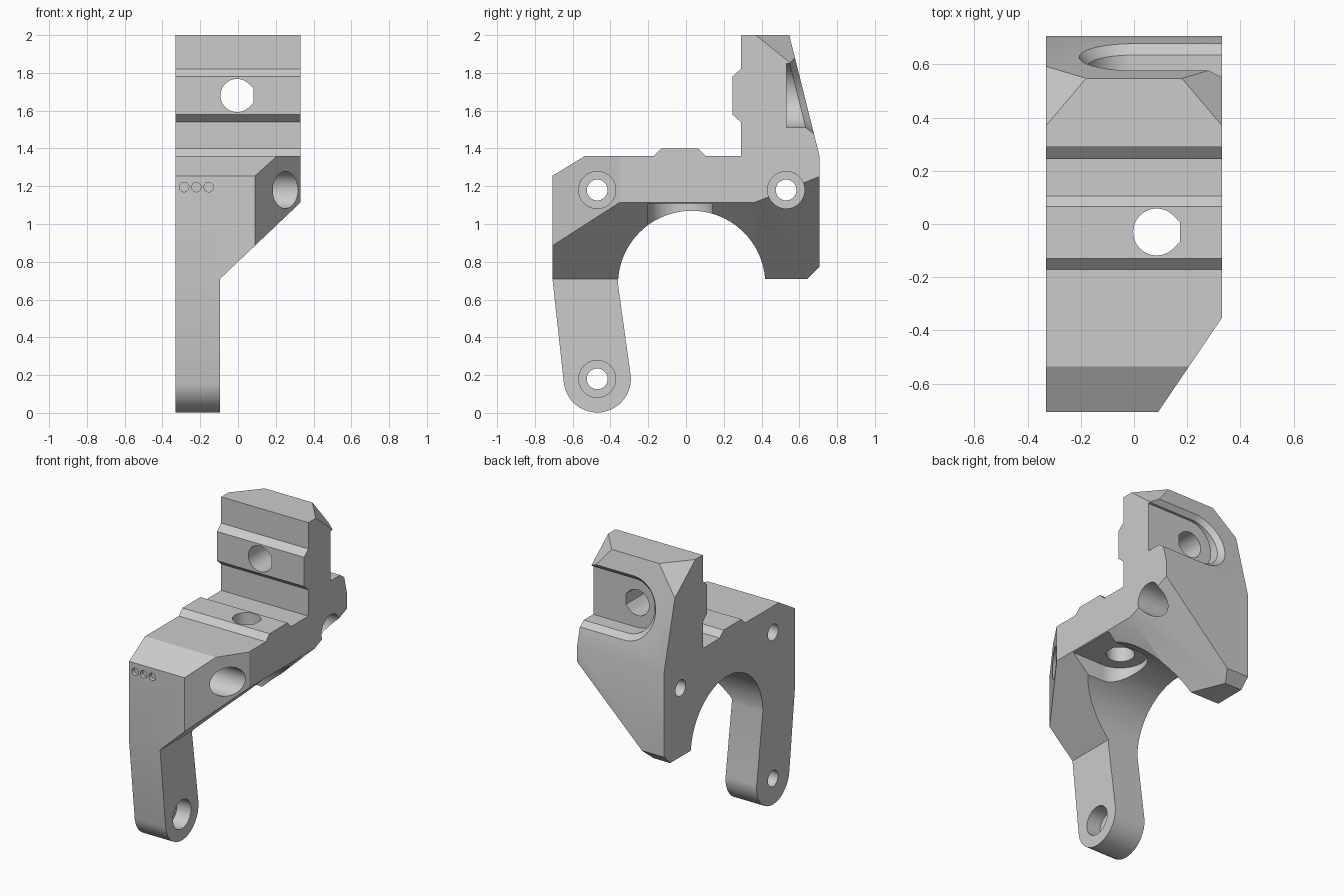
import bpy, bmesh, math

cube = bpy.data.objects.get("Cube")
if cube:
    bpy.data.objects.remove(cube, do_unlink=True)

mat = bpy.data.materials.new("light grey plastic")
mat.use_nodes = True
GREY = (0.6, 0.6, 0.6, 1)
mat.diffuse_color = GREY
mat.node_tree.nodes["Principled BSDF"].inputs["Base Color"].default_value = GREY


def loft(name, ring_a, ring_b):
    """Closed solid between two matching rings of points."""
    bm = bmesh.new()
    a = [bm.verts.new(p) for p in ring_a]
    b = [bm.verts.new(p) for p in ring_b]
    bm.faces.new(a)
    bm.faces.new(b)
    for i in range(len(a)):
        j = (i + 1) % len(a)
        bm.faces.new((a[i], a[j], b[j], b[i]))
    bmesh.ops.recalc_face_normals(bm, faces=bm.faces)
    mesh = bpy.data.meshes.new(name)
    bm.to_mesh(mesh)
    bm.free()
    obj = bpy.data.objects.new(name, mesh)
    bpy.context.collection.objects.link(obj)
    return obj


def prism(name, axis, pts, lo, hi):
    """Extrude a 2D outline along x, y or z."""
    place = {"x": lambda a, b, t: (t, a, b),
             "y": lambda a, b, t: (a, t, b),
             "z": lambda a, b, t: (a, b, t)}[axis]
    return loft(name, [place(a, b, lo) for a, b in pts], [place(a, b, hi) for a, b in pts])


def arc(cx, cy, r, start, end, n):
    return [(cx + r * math.cos(math.radians(start + (end - start) * i / n)),
             cy + r * math.sin(math.radians(start + (end - start) * i / n))) for i in range(n + 1)]


def circle(cx, cy, r, n=48):
    return arc(cx, cy, r, 0, 360, n)[:-1]


def teardrop(cx, cy, r):
    """Round hole with a flattened point toward +x."""
    k = r * math.tan(math.radians(22.5))
    return arc(cx, cy, r, 45, 315, 36) + [(cx + r, cy - k), (cx + r, cy + k)]


def slot(cx, cy, r):
    """Half-round slot that runs out through the +x side."""
    return arc(cx, cy, r, 90, 270, 32) + [(0.6, cy - r), (0.6, cy + r)]


# Main body: side profile with clamp ridges, arch and rounded leg
W = 0.33
profile = ([(-0.707, 0.71)] + arc(-0.47, 0.18, 0.178, 187, 368, 32)
           + arc(0.03, 0.68, 0.39, 180, 4.4, 48)
           + [(0.642, 0.71), (0.707, 0.775), (0.707, 1.36), (0.547, 2.0), (0.29, 2.0),
              (0.29, 1.82), (0.245, 1.78), (0.245, 1.58), (0.29, 1.54), (0.29, 1.36),
              (0.105, 1.36), (0.065, 1.4), (-0.13, 1.4), (-0.17, 1.36),
              (-0.535, 1.36), (-0.707, 1.255)])
body = prism("bracket_body", "x", profile, -W, W)

cutters = []


def cut(name, axis, pts, lo, hi):
    cutters.append(prism(name, axis, pts, lo, hi))


# Sloped underside and the narrow leg
cut("underside_cut", "y", [(-0.095, -0.5), (-0.095, 0.71), (0.33, 1.113), (0.6, 1.369), (0.6, -0.5)], -1, 1)

# Rear underside, tilted upward toward the back
def rear_ring(y):
    z = 1.113 + 0.4 * (y - 0.36)
    return [(-0.67, y, z - 0.97), (0.63, y, z + 0.291), (0.63, y, z - 0.97)]

cutters.append(loft("rear_underside_cut", rear_ring(0.25), rear_ring(1.0)))

# Front corner chamfer
cut("front_corner_cut", "z", [(0.0223, -0.807), (0.3978, -0.253), (0.6, -0.253), (0.6, -0.807)], 0.3, 1.6)

# Chamfered top rear corners: pyramid-shaped cutters, mirrored
def extend(origin, p, k):
    return tuple(o + (q - o) * k for o, q in zip(origin, p))

for side, s in (("left", 1), ("right", -1)):
    a, b, c = (s * W, 0.37, 2.0), (s * 0.18, 0.547, 2.0), (s * W, 0.592, 1.82)
    mid = [sum(v) / 3 for v in zip(a, b, c)]
    tri = [extend(mid, p, 4) for p in (a, b, c)]
    u = [b[i] - a[i] for i in range(3)]
    v = [c[i] - a[i] for i in range(3)]
    n = [u[1] * v[2] - u[2] * v[1], u[2] * v[0] - u[0] * v[2], u[0] * v[1] - u[1] * v[0]]
    k = math.copysign(0.5, n[2]) / math.hypot(*n)
    far = [tuple(p[i] + n[i] * k for i in range(3)) for p in tri]
    cutters.append(loft(side + "_top_corner_cut", tri, far))

# Cross bolt holes with counterbores
for i, (y, z) in enumerate([(-0.47, 0.18), (-0.47, 1.18), (0.53, 1.18)]):
    cut(f"bolt_hole_{i}", "x", circle(y, z, 0.055), -0.5, 0.5)
    cut(f"bolt_counterbore_{i}", "x", circle(y, z, 0.098), -0.2, 0.5)

# Clamp bolt holes through the shelf and the upright
cut("shelf_hole", "z", teardrop(0.085, -0.03, 0.088), 0.9, 1.6)
cut("upright_hole", "y", teardrop(-0.005, 1.68, 0.088), 0.1, 0.9)

# Nut recess under the shelf and pocket in the back, both open to +x
cut("shelf_recess", "z", slot(0.085, -0.03, 0.17), 0.6, 1.108)
cut("back_pocket", "y", slot(-0.005, 1.68, 0.17), 0.532, 0.9)

def rim(r, offset):
    return [(x, 0.547 + (2 - z) * 0.25 + offset, z) for x, z in slot(-0.005, 1.68, r)]

cutters.append(loft("pocket_rim", rim(0.17, -0.035), rim(0.232, 0.035)))

# Three small marker dimples on the front
for i in range(3):
    cut(f"dimple_{i}", "y", circle(-0.285 + 0.065 * i, 1.195, 0.025, 24), -0.9, -0.68)

# Apply all cuts and drop the cutters
bpy.context.view_layer.objects.active = body
for c in cutters:
    c.hide_render = True
    mod = body.modifiers.new(c.name, "BOOLEAN")
    mod.operation = "DIFFERENCE"
    mod.solver = "EXACT"
    mod.object = c
    bpy.ops.object.modifier_apply(modifier=mod.name)
    bpy.data.objects.remove(c, do_unlink=True)

body.data.materials.clear()
body.data.materials.append(mat)
bpy.ops.object.select_all(action="DESELECT")
body.select_set(True)
bpy.ops.object.shade_smooth_by_angle(angle=math.radians(25))
